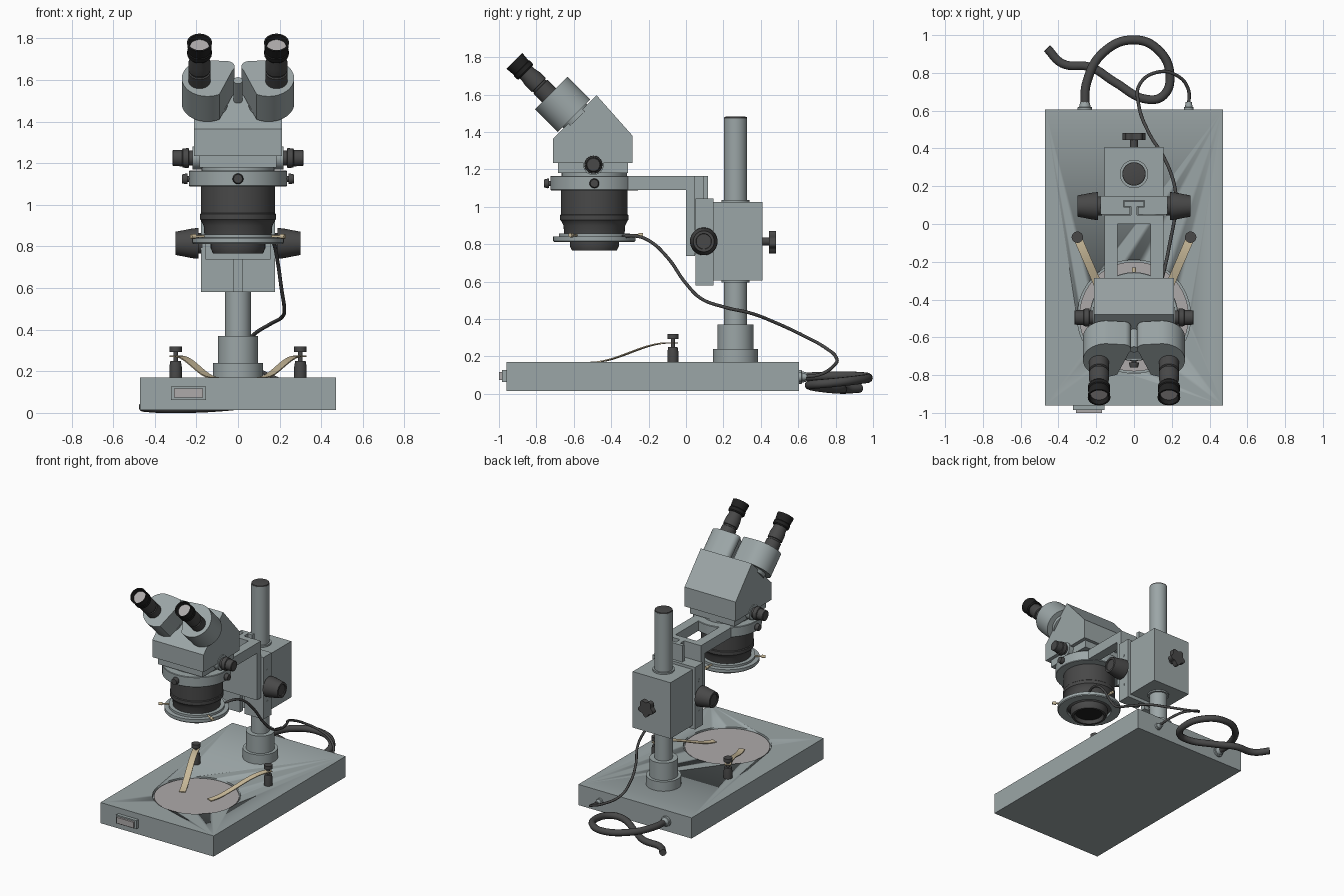
import bpy, bmesh, math
from mathutils import Vector, Matrix

if "Cube" in bpy.data.objects:
    bpy.data.objects.remove(bpy.data.objects["Cube"])


def mat(name, r, g, b):
    m = bpy.data.materials.new(name)
    m.diffuse_color = (r, g, b, 1)
    m.use_nodes = True
    m.node_tree.nodes["Principled BSDF"].inputs["Base Color"].default_value = m.diffuse_color
    return m


PAINT = mat("grey_paint", 0.33, 0.38, 0.385)
DARK = mat("dark_metal", 0.065, 0.065, 0.065)
BLACK = mat("black_rubber", 0.015, 0.015, 0.015)
PLATE = mat("pale_plate", 0.42, 0.40, 0.40)
BRASS = mat("brass", 0.62, 0.52, 0.34)
X, Y, Z = Vector((1, 0, 0)), Vector((0, 1, 0)), Vector((0, 0, 1))


def finish(name, bm, m):
    bmesh.ops.recalc_face_normals(bm, faces=bm.faces)
    me = bpy.data.meshes.new(name)
    bm.to_mesh(me)
    bm.free()
    ob = bpy.data.objects.new(name, me)
    bpy.context.collection.objects.link(ob)
    me.materials.append(m)
    bpy.ops.object.select_all(action='DESELECT')
    ob.select_set(True)
    bpy.context.view_layer.objects.active = ob
    bpy.ops.object.shade_smooth_by_angle(angle=math.radians(32))
    return ob


def box(name, x0, x1, y0, y1, z0, z1, m=PAINT):
    bm = bmesh.new()
    bmesh.ops.create_cube(bm, size=1)
    for v in bm.verts:
        v.co = ((x0 + x1) / 2 + v.co.x * (x1 - x0), (y0 + y1) / 2 + v.co.y * (y1 - y0),
                (z0 + z1) / 2 + v.co.z * (z1 - z0))
    return finish(name, bm, m)


def prism(name, pts, u, v, w, c0, c1, m=PAINT, origin=(0, 0, 0)):
    """Extrude an outline in the u-v plane along w from c0 to c1."""
    bm = bmesh.new()
    o = Vector(origin)
    f = bm.faces.new([bm.verts.new(o + u * a + v * b + w * c0) for a, b in pts])
    r = bmesh.ops.extrude_face_region(bm, geom=[f])
    bmesh.ops.translate(bm, vec=w * (c1 - c0),
                        verts=[g for g in r["geom"] if isinstance(g, bmesh.types.BMVert)])
    return finish(name, bm, m)


def lathe(name, prof, origin, axis=Z, m=PAINT, n=48, closed=False):
    """Spin (radius, height) points about an axis; open profiles get end caps."""
    bm = bmesh.new()
    mx = Matrix.Translation(origin) @ Vector(axis).to_track_quat('Z', 'Y').to_matrix().to_4x4()
    rings = [[bm.verts.new(mx @ Vector((r * math.cos(2 * math.pi * i / n),
              r * math.sin(2 * math.pi * i / n), h))) for i in range(n)] for r, h in prof]
    for a, b in zip(rings, rings[1:] + (rings[:1] if closed else [])):
        for i in range(n):
            j = (i + 1) % n
            bm.faces.new((a[i], a[j], b[j], b[i]))
    if not closed:
        bm.faces.new(rings[0])
        bm.faces.new(rings[-1])
    return finish(name, bm, m)


def cyl(name, r, h0, h1, origin, axis=Z, m=PAINT, n=48):
    return lathe(name, [(r, h0), (r, h1)], origin, axis, m, n)


def cable(name, pts, r, m=DARK):
    cu = bpy.data.curves.new(name, 'CURVE')
    cu.dimensions = '3D'
    cu.bevel_depth, cu.bevel_resolution, cu.resolution_u, cu.use_fill_caps = r, 3, 8, True
    sp = cu.splines.new('BEZIER')
    sp.bezier_points.add(len(pts) - 1)
    for p, co in zip(sp.bezier_points, pts):
        p.co = co
        p.handle_left_type = p.handle_right_type = 'AUTO'
    cu.materials.append(m)
    ob = bpy.data.objects.new(name, cu)
    bpy.context.collection.objects.link(ob)


# base with round recess and stage plate
base = box("base", -0.47, 0.47, -0.96, 0.605, 0.015, 0.17)
cutter = cyl("stage_cutter", 0.3, 0.145, 0.3, (0, -0.49, 0), n=64)
mod = base.modifiers.new("recess", 'BOOLEAN')
mod.operation, mod.object, mod.solver = 'DIFFERENCE', cutter, 'EXACT'
bpy.context.view_layer.objects.active = base
bpy.ops.object.modifier_apply(modifier="recess")
bpy.data.objects.remove(cutter)
cyl("stage_plate", 0.29, 0.14, 0.163, (0, -0.49, 0), m=PLATE, n=64)
box("switch_frame", -0.322, -0.155, -0.985, -0.95, 0.063, 0.127)
box("switch_rocker", -0.308, -0.169, -1.0, -0.97, 0.073, 0.117, PLATE)

# stage clips
for s, side in ((-1, "left"), (1, "right")):
    p = Vector((0.3 * s, -0.07, 0))
    lathe(side + "_clip_post", [(0.03, 0.165), (0.03, 0.22), (0.025, 0.25), (0.011, 0.25),
          (0.011, 0.293), (0.03, 0.293), (0.03, 0.32)], p, m=DARK, n=24)
    d = Vector((-0.4 * s, -0.92, 0)).normalized()
    line = [(-0.02, 0.275)]
    for i in range(13):
        t = i / 12
        line.append((0.03 + 0.44 * t, 0.275 - 0.103 * t * t * (3 - 2 * t)))
    prism(side + "_clip_spring", line + [(a, b - 0.006) for a, b in reversed(line)],
          d, Z, d.cross(Z), -0.022, 0.022, BRASS, p)

# column
C = (0, 0.265, 0)
lathe("column_foot", [(0.12, 0.165), (0.12, 0.24), (0.097, 0.24), (0.097, 0.37)], C)
cyl("column", 0.062, 0.3, 1.472, C)
lathe("column_cap", [(0.062, 1.465), (0.06, 1.48), (0.045, 1.483)], C, m=DARK)
cyl("column_bushing", 0.075, 0.595, 1.037, C)

# focus block, clamp knob, slide with T slot
box("focus_block", -0.157, 0.157, 0.145, 0.408, 0.605, 1.025)
cyl("clamp_stem", 0.022, 0.4, 0.45, (0, 0, 0.815), Y, DARK, 20)
star = []
for i in range(60):
    a = 2 * math.pi * i / 60
    r = 0.055 + 0.009 * math.cos(5 * a + math.pi / 2)
    star.append((r * math.cos(a), r * math.sin(a)))
prism("clamp_knob", star, X, Z, Y, 0.445, 0.482, DARK, (0, 0, 0.815))
half = [(0.177, 0.147), (0.177, 0.05), (0.02, 0.05), (0.02, 0.09), (0.056, 0.09), (0.056, 0.125)]
prism("focus_slide", half + [(-a, b) for a, b in reversed(half)], X, Y, Z, 0.58, 1.045)
key = [(0.017, 0.03), (0.017, 0.093), (0.053, 0.093), (0.053, 0.118)]
prism("slide_key", key + [(-a, b) for a, b in reversed(key)], X, Y, Z, 0.745, 1.165)
for s, side in ((-1, "left"), (1, "right")):
    lathe(side + "_focus_knob", [(0.05, 0.17), (0.05, 0.19), (0.074, 0.19), (0.072, 0.215),
          (0.056, 0.3), (0.042, 0.3), (0.04, 0.294)], (0, 0.095, 0.815), X * s, DARK)
    for z in (0.695, 0.93):
        cyl(side + "_slide_screw", 0.012, 0.17, 0.179, (0, 0.095, z), X * s, n=16)

# arm: back plate, two rails, and holder ring
box("arm_plate", -0.157, 0.157, 0.0, 0.047, 0.738, 1.165)
H = Vector((0, -0.49, 0))
for s, side in ((-1, "left"), (1, "right")):
    x0, x1 = sorted((0.087 * s, 0.157 * s))
    box(side + "_arm_rail", x0, x1, -0.31, 0.01, 1.09, 1.165)
lathe("holder_ring", [(0.17, 1.088), (0.232, 1.088), (0.235, 1.092), (0.235, 1.161),
      (0.232, 1.165), (0.17, 1.165)], H, closed=True, n=64)
for d, side in ((-X, "left"), (X, "right"), (-Y, "front")):
    lathe(side + "_holder_screw", [(0.014, 0.22), (0.014, 0.243), (0.025, 0.243), (0.026, 0.25),
          (0.021, 0.27)], H + Z * 1.125, d, DARK, 20)

# objective barrel and ring light
lathe("objective_barrel", [(0.095, 0.80), (0.105, 0.766), (0.12, 0.766), (0.131, 0.79), (0.131, 0.815),
      (0.16, 0.835), (0.165, 0.90), (0.178, 0.925), (0.183, 0.93), (0.183, 0.955), (0.178, 0.96),
      (0.178, 1.09)], H, m=DARK, n=64)
cyl("front_lens", 0.094, 0.79, 0.802, H, m=BLACK)
lathe("ring_light", [(0.155, 0.812), (0.215, 0.812), (0.22, 0.818), (0.22, 0.84), (0.19, 0.842),
      (0.19, 0.858), (0.155, 0.858)], H, closed=True, n=64)
for i, a in enumerate((90, 210, 330)):
    d = Vector((math.cos(math.radians(a)), math.sin(math.radians(a)), 0))
    lathe("ring_light_screw_%d" % (i + 1), [(0.006, 0.17), (0.006, 0.235), (0.011, 0.235),
          (0.011, 0.26)], H + Z * 0.848, d, BRASS, 16)

# head
cyl("head_neck", 0.175, 1.08, 1.19, H)
box("head_skirt", -0.185, 0.185, -0.685, -0.31, 1.18, 1.24)
prism("head_body", [(-0.712, 1.235), (-0.286, 1.235), (-0.286, 1.38), (-0.478, 1.596), (-0.712, 1.364)],
      Y, Z, X, -0.212, 0.212)
for s, side in ((-1, "left"), (1, "right")):
    cyl(side + "_zoom_boss", 0.055, 0.15, 0.218, (0, -0.495, 1.225), X * s, n=32)
    lathe(side + "_zoom_knob", [(0.036, 0.2), (0.036, 0.235), (0.048, 0.237), (0.046, 0.265),
          (0.04, 0.268), (0.038, 0.312), (0.034, 0.315)], (0, -0.495, 1.225), X * s, DARK, 32)

# prism housings and eyepieces, on an axis tilted 45 degrees
N, T = Vector((0, -1, 1)).normalized(), Vector((0, 1, 1)).normalized()
cyl("hinge_pin", 0.022, 1.44, 1.6, T * 0.66, N, n=24)
for s, side in ((-1, "left"), (1, "right")):
    a0 = math.radians(-118)
    outline = []
    for i in range(37):
        a = a0 + math.radians(215) * i / 36
        outline.append((s * (0.147 + 0.123 * math.cos(a)), 0.628 + 0.123 * math.sin(a)))
    for i in range(9):
        a = math.radians(100 + 125 * i / 8)
        outline.append((s * (0.052 + 0.036 * math.cos(a)), 0.708 + 0.036 * math.sin(a)))
    prism(side + "_prism_housing", outline, X, T, N, 1.475, 1.647)
    E = X * 0.14 * s + T * 0.63
    cyl(side + "_housing_pivot", 0.09, 1.45, 1.48, E, N)
    E = X * 0.185 * s + T * 0.61
    lathe(side + "_eyepiece_tube", [(0.053, 1.63), (0.053, 1.71), (0.047, 1.713), (0.047, 1.722),
          (0.053, 1.725), (0.053, 1.77), (0.047, 1.80), (0.047, 1.84)], E, N, DARK, 40)
    lathe(side + "_eyecup", [(0.04, 1.82), (0.053, 1.82), (0.059, 1.828), (0.059, 1.85), (0.055, 1.855),
          (0.06, 1.908), (0.052, 1.908), (0.042, 1.87)], E, N, BLACK, 40, True)
    cyl(side + "_eye_lens", 0.046, 1.835, 1.882, E, N, PLATE, 40)

# cables and their sockets
for x, r, name in ((-0.26, 0.038, "power"), (0.29, 0.025, "lamp")):
    lathe(name + "_socket", [(r, 0.6), (r, 0.618), (r * 0.8, 0.62), (r * 0.65, 0.645)],
          (x, 0, 0.09), Y, PAINT, 24)
cable("power_cable", [(-0.26, 0.61, 0.09), (-0.25, 0.75, 0.095), (-0.16, 0.91, 0.095), (0, 0.975, 0.085),
      (0.13, 0.92, 0.075), (0.19, 0.79, 0.06), (0.155, 0.68, 0.05), (0.07, 0.66, 0.045),
      (-0.1, 0.75, 0.03), (-0.23, 0.83, 0.024), (-0.38, 0.85, 0.024), (-0.46, 0.93, 0.03)], 0.024)
cable("lamp_cable", [(0.29, 0.62, 0.09), (0.285, 0.72, 0.105), (0.22, 0.79, 0.15), (0.13, 0.805, 0.19),
      (0.03, 0.74, 0.25), (0.025, 0.63, 0.31), (0.08, 0.48, 0.38), (0.16, 0.35, 0.43),
      (0.215, 0.2, 0.465), (0.222, 0.08, 0.51), (0.21, 0.0, 0.59), (0.19, -0.1, 0.73),
      (0.17, -0.2, 0.82), (0.15, -0.28, 0.845), (0.13, -0.34, 0.84)], 0.009)
